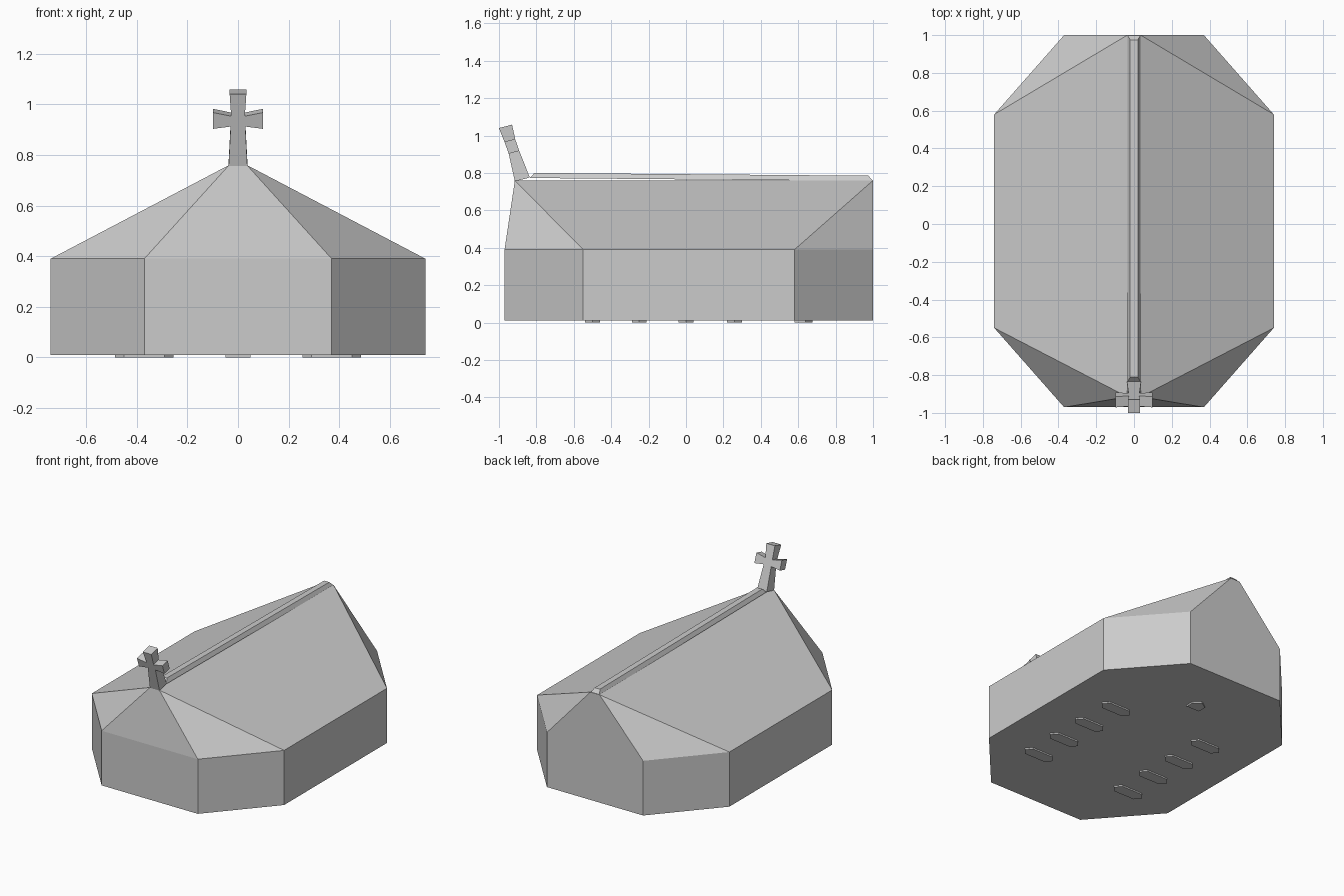
import bpy, bmesh

if "Cube" in bpy.data.objects:
    bpy.data.objects.remove(bpy.data.objects["Cube"])


def make_mesh(name, verts, faces):
    mesh = bpy.data.meshes.new(name)
    mesh.from_pydata(verts, [], faces)
    bm = bmesh.new()
    bm.from_mesh(mesh)
    bmesh.ops.recalc_face_normals(bm, faces=bm.faces)
    bm.to_mesh(mesh)
    bm.free()
    obj = bpy.data.objects.new(name, mesh)
    bpy.context.collection.objects.link(obj)
    return obj


def loft(name, a, b):
    """Closed solid between two outlines with equal point counts."""
    n = len(a)
    sides = [(i, (i + 1) % n, n + (i + 1) % n, n + i) for i in range(n)]
    return make_mesh(name, a + b, sides + [tuple(range(n)), tuple(range(n, 2 * n))])


# Eight-sided walls
half = [(0.37, -0.97), (0.74, -0.55), (0.74, 0.58), (0.37, 1.0)]
plan = half + [(-x, y) for x, y in reversed(half)]
EAVE, RIDGE, RW = 0.39, 0.76, 0.035
loft("walls", [(x, y, 0.01) for x, y in plan], [(x, y, EAVE) for x, y in plan])

# Pitched roof with clipped corners
peak = [(RW, -0.915, RIDGE), (RW, 1.0, RIDGE), (-RW, 1.0, RIDGE), (-RW, -0.915, RIDGE)]
F, B, BL, FL = 8, 9, 10, 11
make_mesh("roof", [(x, y, EAVE) for x, y in plan] + peak,
          [(0, 1, F), (1, 2, B, F), (2, 3, B), (3, 4, BL, B), (4, 5, BL),
           (5, 6, FL, BL), (6, 7, FL), (7, 0, F, FL), (F, B, BL, FL), tuple(range(8))])

# Bevelled ridge cap, slightly lower at the back
loft("ridge_cap",
     [(RW, -0.835, 0.773), (RW, 1.0, 0.757), (-RW, 1.0, 0.757), (-RW, -0.835, 0.773)],
     [(0.02, -0.81, 0.80), (0.02, 0.975, 0.785), (-0.02, 0.975, 0.785), (-0.02, -0.81, 0.80)])

# Forward-leaning flared cross: stations are (height, front y, depth)
stations = [(0.755, -0.915, 0.08), (0.912, -0.95, 0.055),
            (0.955, -0.966, 0.055), (1.04, -1.0, 0.07)]


def lean(z):
    for (z0, y0, d0), (z1, y1, d1) in zip(stations, stations[1:]):
        if z <= z1:
            t = (z - z0) / (z1 - z0)
            return y0 + t * (y1 - y0), d0 + t * (d1 - d0)
    return stations[-1][1:]


right = [(0.037, 0.755), (0.029, 0.912), (0.098, 0.903),
         (0.098, 0.967), (0.027, 0.953), (0.033, 1.04)]
outline = right + [(-x, z) for x, z in reversed(right)]
front, back = [], []
for x, z in outline:
    y, d = lean(z)
    front.append((x, y, z))
    back.append((x, y + d, z + 0.26 * d))
loft("cross", front, back)


# Pointed pads under the base
def pad(name, pts):
    loft(name, [(x, y, 0.0) for x, y in pts], [(x, y, 0.012) for x, y in pts])


for side in (-1, 1):
    for i, cy in enumerate((-0.50, -0.25, 0.0, 0.26)):
        pad(f"base_pad_{'left' if side < 0 else 'right'}_{i}",
            [(side * x, cy + dy) for x, dy in
             [(0.255, 0), (0.29, -0.04), (0.45, -0.04),
              (0.485, 0), (0.45, 0.04), (0.29, 0.04)]])
pad("base_pad_rear", [(-0.05, 0.58), (0.05, 0.58), (0.05, 0.64), (0, 0.675), (-0.05, 0.64)])
